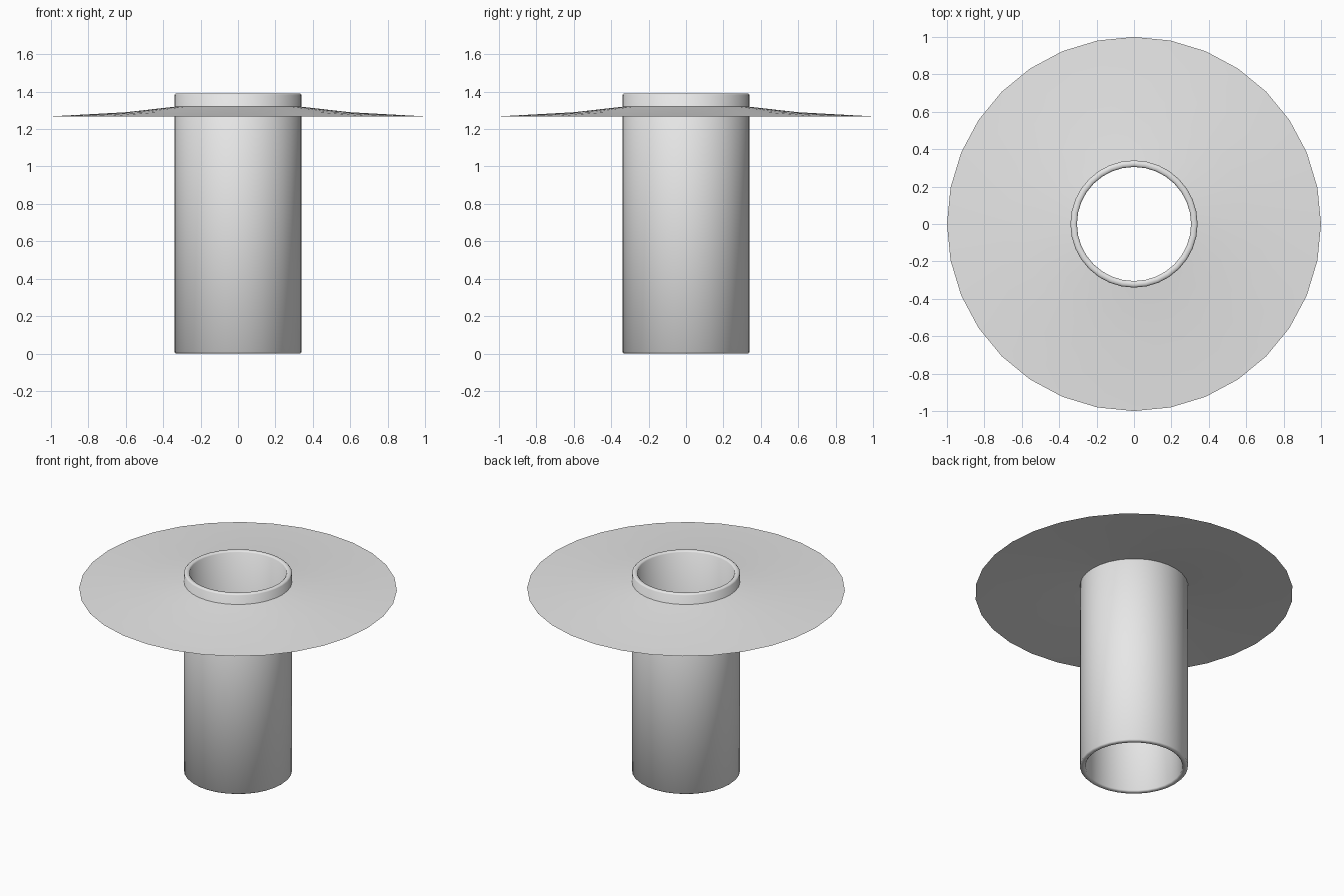
import bpy, bmesh, math

if "Cube" in bpy.data.objects:
    bpy.data.objects.remove(bpy.data.objects["Cube"])

SIDES = 32

grey = bpy.data.materials.new("light_grey")
grey.diffuse_color = (0.8, 0.8, 0.8, 1)
grey.use_nodes = True
grey.node_tree.nodes["Principled BSDF"].inputs["Base Color"].default_value = grey.diffuse_color


def lathe(name, profile, closed):
    """Spin a (radius, height) profile around the z axis."""
    bm = bmesh.new()
    rings = []
    for r, z in profile:
        rings.append([bm.verts.new((r * math.cos(2 * math.pi * i / SIDES),
                                    r * math.sin(2 * math.pi * i / SIDES), z))
                      for i in range(SIDES)])
    pairs = list(zip(rings, rings[1:]))
    if closed:
        pairs.append((rings[-1], rings[0]))
    for a, b in pairs:
        for i in range(SIDES):
            j = (i + 1) % SIDES
            bm.faces.new((a[i], a[j], b[j], b[i]))
    mesh = bpy.data.meshes.new(name)
    bm.to_mesh(mesh)
    bm.free()
    mesh.materials.append(grey)
    obj = bpy.data.objects.new(name, mesh)
    bpy.context.collection.objects.link(obj)
    mesh.shade_smooth()
    return obj


# Hollow tube with softly rounded rims at both ends
R_OUT, R_IN, TOP, B = 0.34, 0.305, 1.39, 0.008
lathe("tube", [(R_OUT, B), (R_OUT, TOP - B), (R_OUT - B, TOP),
               (R_IN + B, TOP), (R_IN, TOP - B), (R_IN, B),
               (R_IN + B, 0), (R_OUT - B, 0)], True)

# Thin flared collar sheet, sloping down towards its rim
lathe("collar", [(1.0, 1.268), (0.6, 1.29), (0.335, 1.32)], False)
